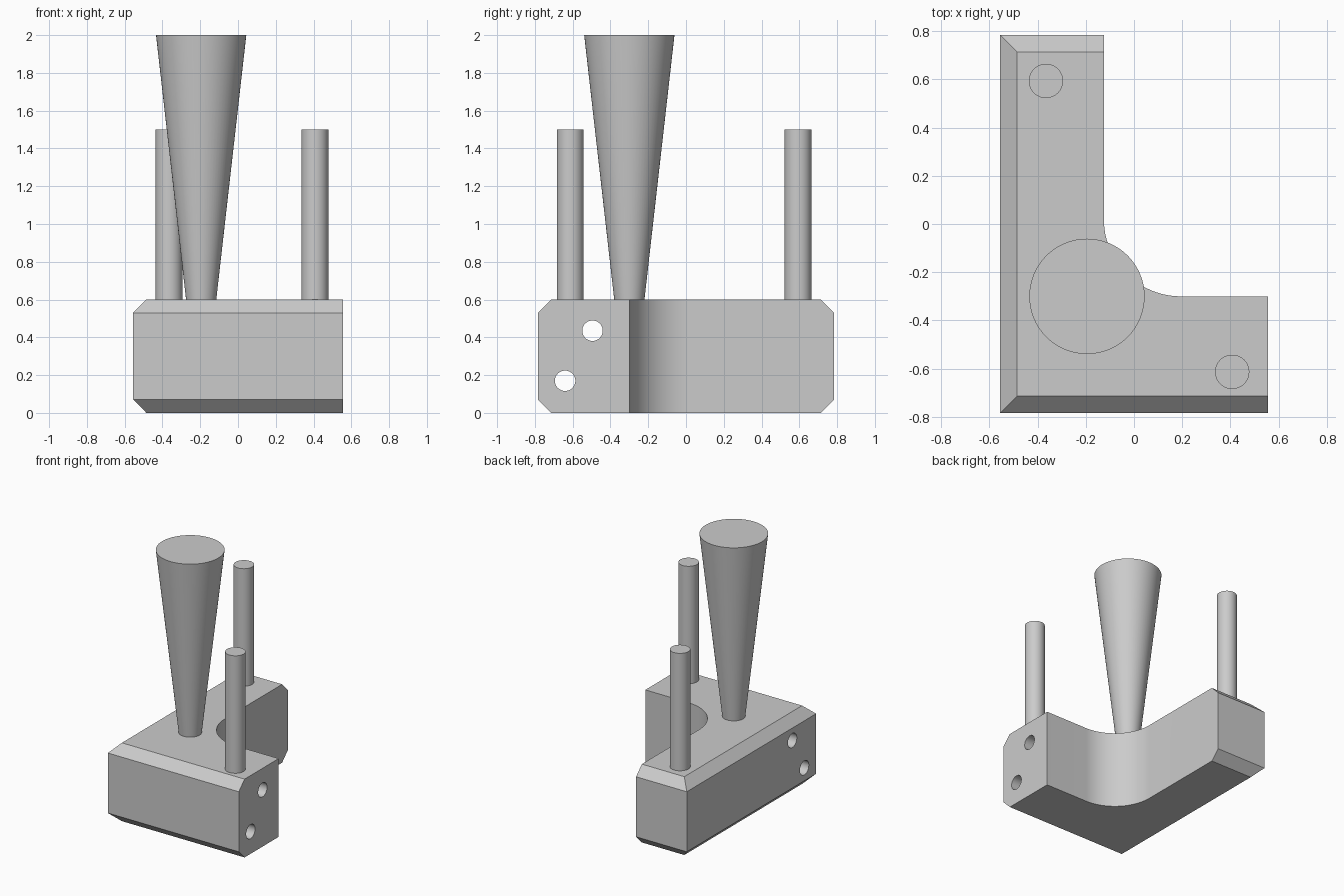
import bpy
import bmesh
from math import cos, sin, pi, radians
from mathutils import Matrix

cube = bpy.data.objects.get("Cube")
if cube:
    bpy.data.objects.remove(cube, do_unlink=True)

grey = bpy.data.materials.new("light_grey")
grey.use_nodes = True
colour = (0.6, 0.6, 0.6, 1)
grey.diffuse_color = colour
grey.node_tree.nodes["Principled BSDF"].inputs["Base Color"].default_value = colour

HALF_X, HALF_Y, HEIGHT, CHAMFER = 0.555, 0.783, 0.6, 0.07


def make_object(name, bm):
    mesh = bpy.data.meshes.new(name)
    bmesh.ops.recalc_face_normals(bm, faces=bm.faces)
    bm.to_mesh(mesh)
    bm.free()
    mesh.materials.append(grey)
    obj = bpy.data.objects.new(name, mesh)
    bpy.context.collection.objects.link(obj)
    return obj


def smooth(obj):
    bpy.ops.object.select_all(action="DESELECT")
    obj.select_set(True)
    bpy.context.view_layer.objects.active = obj
    bpy.ops.object.shade_smooth_by_angle(angle=radians(30))


def round_bar(name, centre, r_low, r_high, length, rotation=Matrix()):
    bm = bmesh.new()
    bmesh.ops.create_cone(bm, cap_ends=True, segments=64, radius1=r_low,
                          radius2=r_high, depth=length,
                          matrix=Matrix.Translation(centre) @ rotation)
    return make_object(name, bm)


# L-shaped block with a rounded inner corner
arm_x, arm_y, fillet = -0.125, -0.3, 0.32
outline = [(-HALF_X, -HALF_Y), (HALF_X, -HALF_Y), (HALF_X, arm_y)]
for i in range(25):
    a = 1.5 * pi - i / 24 * pi / 2
    outline.append((arm_x + fillet + fillet * cos(a), arm_y + fillet + fillet * sin(a)))
outline += [(arm_x, HALF_Y), (-HALF_X, HALF_Y)]

bm = bmesh.new()
base = bm.faces.new([bm.verts.new((x, y, 0)) for x, y in outline])
top = bmesh.ops.extrude_face_region(bm, geom=[base])["geom"]
bmesh.ops.translate(bm, vec=(0, 0, HEIGHT),
                    verts=[v for v in top if isinstance(v, bmesh.types.BMVert)])
bmesh.ops.recalc_face_normals(bm, faces=bm.faces)

# Chamfers along the front and back end edges
ends = [e for e in bm.edges
        if all(abs(abs(v.co.y) - HALF_Y) < 1e-4 for v in e.verts)
        and abs(e.verts[0].co.z - e.verts[1].co.z) < 1e-4]
bmesh.ops.bevel(bm, geom=ends, offset=CHAMFER, segments=1, affect="EDGES")
block = make_object("block", bm)

# Two cross holes through the front arm
for y, z in ((-0.495, 0.435), (-0.64, 0.17)):
    cutter = round_bar("hole_cutter", (0, y, z), 0.054, 0.054, 2,
                       Matrix.Rotation(pi / 2, 4, "Y"))
    cutter.hide_render = True
    mod = block.modifiers.new("hole", "BOOLEAN")
    mod.operation = "DIFFERENCE"
    mod.solver = "EXACT"
    mod.object = cutter
    bpy.context.view_layer.objects.active = block
    bpy.ops.object.modifier_apply(modifier=mod.name)
    bpy.data.objects.remove(cutter, do_unlink=True)
smooth(block)

# Upright pins and the flared post
PIN_TOP, POST_TOP = 1.5, 2.0
for name, x, y, r_low, r_high, z_top in (
        ("back_pin", -0.365, 0.593, 0.071, 0.071, PIN_TOP),
        ("front_pin", 0.407, -0.613, 0.071, 0.071, PIN_TOP),
        ("flared_post", -0.195, -0.3, 0.08, 0.239, POST_TOP)):
    smooth(round_bar(name, (x, y, (HEIGHT + z_top) / 2), r_low, r_high, z_top - HEIGHT))
